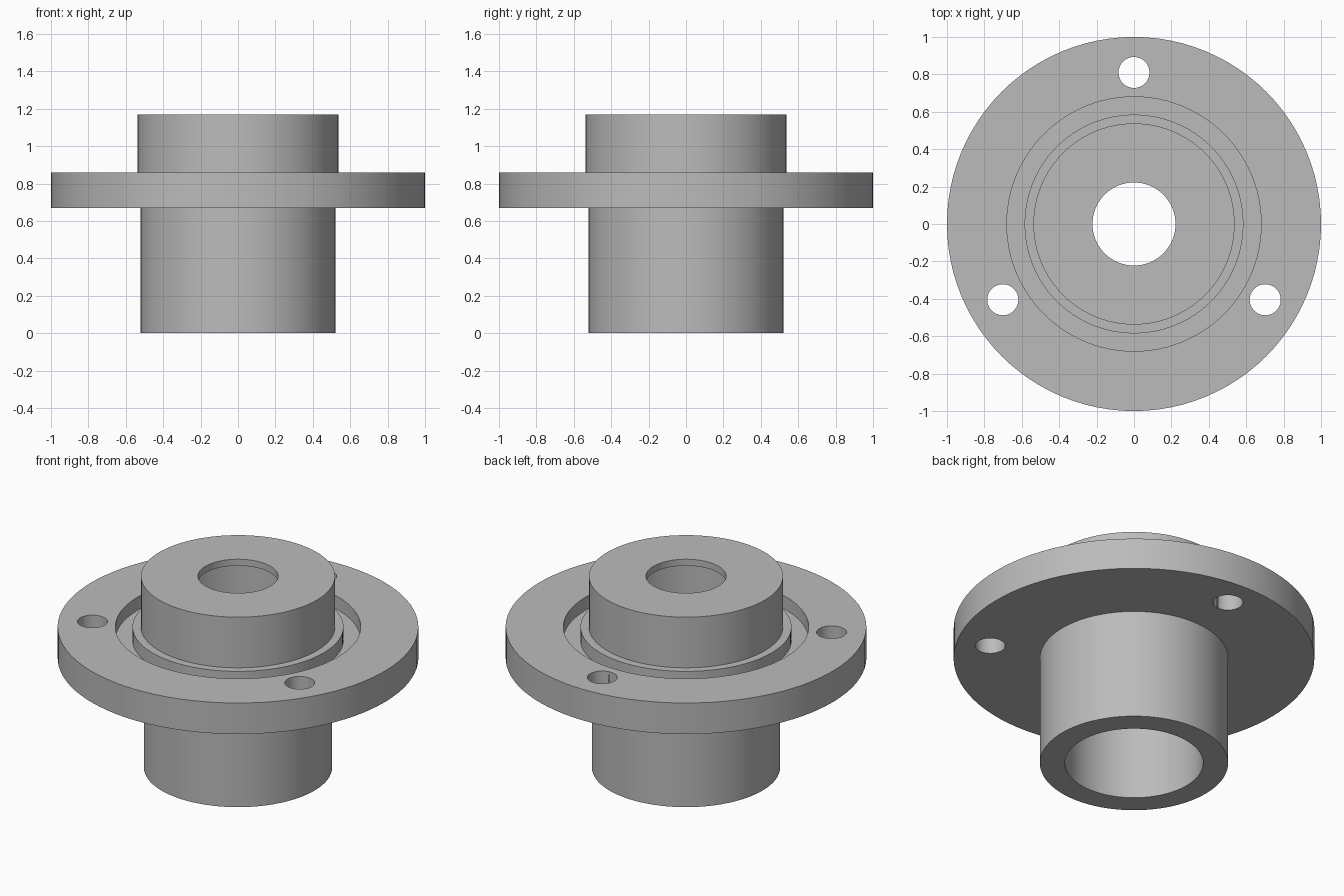
import bpy
import bmesh
from math import cos, sin, pi, radians

cube = bpy.data.objects.get("Cube")
if cube:
    bpy.data.objects.remove(cube)

SEGMENTS = 96

grey = bpy.data.materials.new("mid_grey")
grey.use_nodes = True
colour = (0.5, 0.5, 0.5, 1)
grey.diffuse_color = colour
grey.node_tree.nodes["Principled BSDF"].inputs["Base Color"].default_value = colour


def revolve(name, profile, segments):
    """Spin a closed (radius, z) outline around the z axis."""
    bm = bmesh.new()
    rings = []
    for i in range(segments):
        a = 2 * pi * i / segments
        rings.append([bm.verts.new((r * cos(a), r * sin(a), z)) for r, z in profile])
    n = len(profile)
    for i in range(segments):
        here, after = rings[i], rings[(i + 1) % segments]
        for j in range(n):
            k = (j + 1) % n
            bm.faces.new((here[j], after[j], after[k], here[k]))
    bmesh.ops.recalc_face_normals(bm, faces=bm.faces)
    mesh = bpy.data.meshes.new(name)
    bm.to_mesh(mesh)
    bm.free()
    obj = bpy.data.objects.new(name, mesh)
    bpy.context.collection.objects.link(obj)
    mesh.materials.append(grey)
    return obj


# Hub outline: sleeve, flange, ring groove, collar, then the stepped bore
hub = revolve("flanged_hub", [
    (0.383, 0), (0.522, 0), (0.522, 0.67),
    (1.0, 0.67), (1.0, 0.86),
    (0.68, 0.86), (0.68, 0.78), (0.585, 0.78), (0.585, 0.86),
    (0.538, 0.86), (0.538, 1.17),
    (0.222, 1.17), (0.222, 1.13), (0.383, 1.13),
], SEGMENTS)

# Three bolt holes through the flange
for i in range(3):
    angle = radians(90 + 120 * i)
    bpy.ops.mesh.primitive_cylinder_add(
        vertices=48, radius=0.083, depth=0.5,
        location=(0.81 * cos(angle), 0.81 * sin(angle), 0.77))
    cutter = bpy.context.object
    cutter.name = f"bolt_hole_cutter_{i + 1}"
    cutter.data.materials.append(grey)
    cut = hub.modifiers.new(f"bolt_hole_{i + 1}", 'BOOLEAN')
    cut.operation = 'DIFFERENCE'
    cut.solver = 'EXACT'
    cut.object = cutter
    cutter.hide_render = True
    cutter.hide_set(True)

# Bake the holes and drop the cutters
bpy.ops.object.select_all(action='DESELECT')
hub.select_set(True)
bpy.context.view_layer.objects.active = hub
for cut in list(hub.modifiers):
    cutter = cut.object
    bpy.ops.object.modifier_apply(modifier=cut.name)
    bpy.data.objects.remove(cutter)

bpy.ops.object.shade_smooth_by_angle(angle=radians(30))
